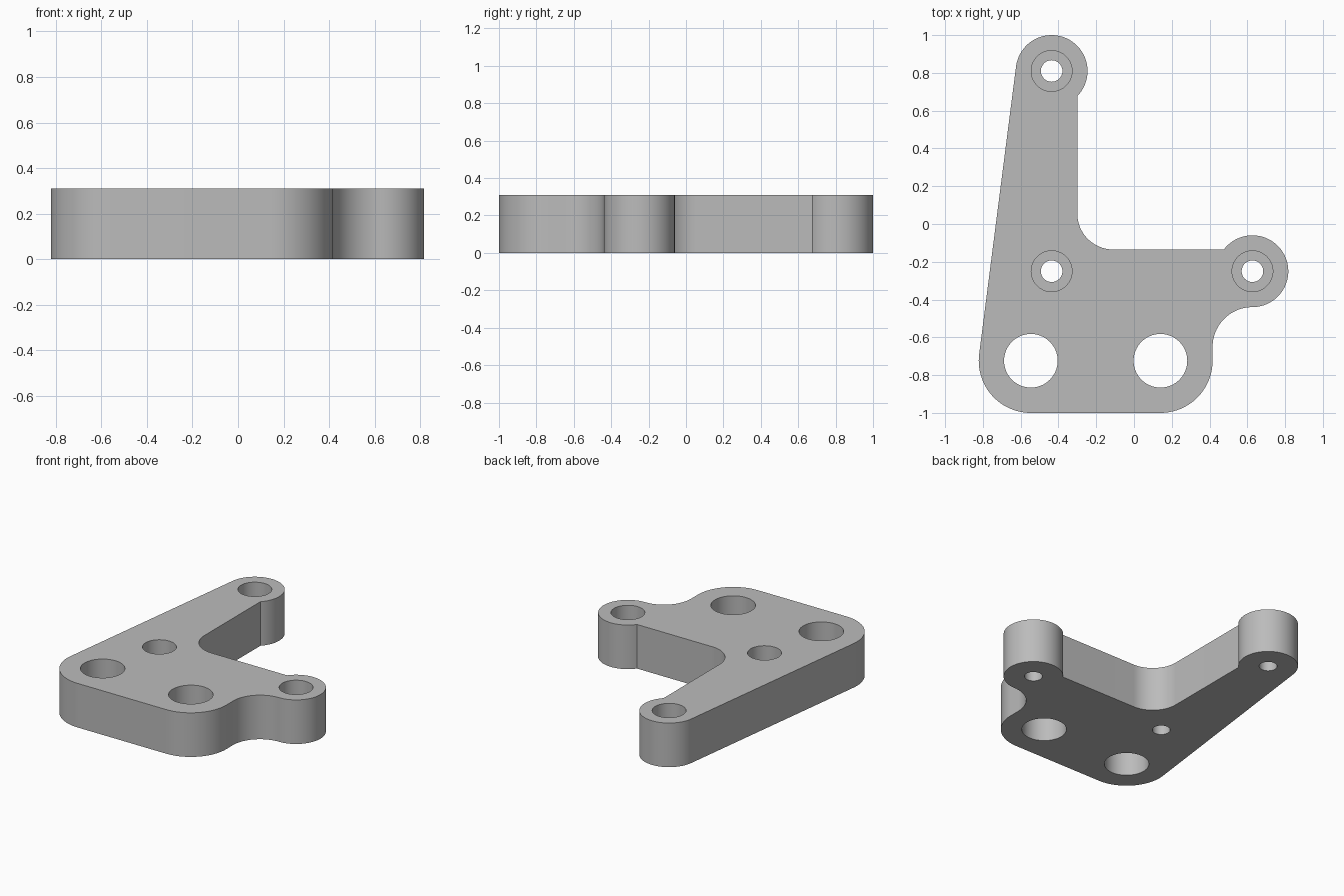
import bpy, bmesh, math
from mathutils import Vector

cube = bpy.data.objects.get("Cube")
if cube:
    bpy.data.objects.remove(cube)

THICK = 0.31
BOSS_R, CORNER_R = 0.19, 0.276
FILLET_R = 0.19
BORE_R, SCREW_R, PIN_R = 0.108, 0.057, 0.142
BORE_FLOOR = 0.12
top_boss = Vector((-0.436, 0.81))
side_boss = Vector((0.627, -0.25))
mid_hole = Vector((-0.436, -0.25))
pin_left = Vector((-0.546, -0.724))
pin_right = Vector((0.14, -0.724))
inner_x, inner_y = -0.30, -0.135

grey = bpy.data.materials.new("plain grey")
grey.use_nodes = True
colour = (0.5, 0.5, 0.5, 1)
grey.diffuse_color = colour
grey.node_tree.nodes["Principled BSDF"].inputs["Base Color"].default_value = colour


def arc(centre, radius, start, end, steps=28):
    """Points along an arc, angles in radians."""
    angles = [start + (end - start) * i / steps for i in range(steps + 1)]
    return [centre + radius * Vector((math.cos(a), math.sin(a))) for a in angles]


def make_object(name, bm):
    mesh = bpy.data.meshes.new(name)
    bmesh.ops.recalc_face_normals(bm, faces=bm.faces)
    bm.to_mesh(mesh)
    bm.free()
    mesh.materials.append(grey)
    obj = bpy.data.objects.new(name, mesh)
    bpy.context.collection.objects.link(obj)
    return obj


def drill(plate, centre, radius, bottom):
    """Cut a round hole from the top face down to the given height."""
    bm = bmesh.new()
    bmesh.ops.create_cone(bm, cap_ends=True, segments=64, radius1=radius,
                          radius2=radius, depth=1)
    bmesh.ops.translate(bm, verts=bm.verts, vec=(*centre, bottom + 0.5))
    cutter = make_object("hole_cutter", bm)
    cutter.hide_render = True
    mod = plate.modifiers.new("hole", 'BOOLEAN')
    mod.operation, mod.solver, mod.object = 'DIFFERENCE', 'EXACT', cutter
    bpy.ops.object.modifier_apply(modifier=mod.name)
    bpy.data.objects.remove(cutter)


# Outline, counter-clockwise: sloped left edge is tangent to two rounded ends
pi = math.pi
span = top_boss - pin_left
tangent = math.atan2(span.y, span.x) + math.acos((CORNER_R - BOSS_R) / span.length)
cove_r = side_boss.x - (pin_right.x + CORNER_R)
cove = side_boss - Vector((0, BOSS_R + cove_r))
fillet = Vector((inner_x + FILLET_R, inner_y + FILLET_R))
outline = (
    arc(pin_left, CORNER_R, tangent, 1.5 * pi)
    + arc(pin_right, CORNER_R, -pi / 2, 0)
    + arc(cove, cove_r, pi, pi / 2)
    + arc(side_boss, BOSS_R, -pi / 2,
          pi - math.asin((inner_y - side_boss.y) / BOSS_R), 48)
    + arc(fillet, FILLET_R, 1.5 * pi, pi)
    + arc(top_boss, BOSS_R, -math.acos((inner_x - top_boss.x) / BOSS_R), tangent, 48)
)

# Plate body
bm = bmesh.new()
base = bm.faces.new([bm.verts.new((p.x, p.y, 0)) for p in outline])
raised = bmesh.ops.extrude_face_region(bm, geom=[base], use_keep_orig=True)["geom"]
bmesh.ops.translate(bm, vec=(0, 0, THICK),
                    verts=[v for v in raised if isinstance(v, bmesh.types.BMVert)])
bmesh.ops.remove_doubles(bm, verts=bm.verts, dist=0.0001)
plate = make_object("bracket_plate", bm)
bpy.ops.object.select_all(action='DESELECT')
bpy.context.view_layer.objects.active = plate
plate.select_set(True)

# Counterbored screw holes
for centre in (top_boss, side_boss, mid_hole):
    drill(plate, centre, BORE_R, BORE_FLOOR)
    drill(plate, centre, SCREW_R, -0.2)

# Large through holes
for centre in (pin_left, pin_right):
    drill(plate, centre, PIN_R, -0.2)

bpy.ops.object.shade_smooth_by_angle(angle=math.radians(30))
